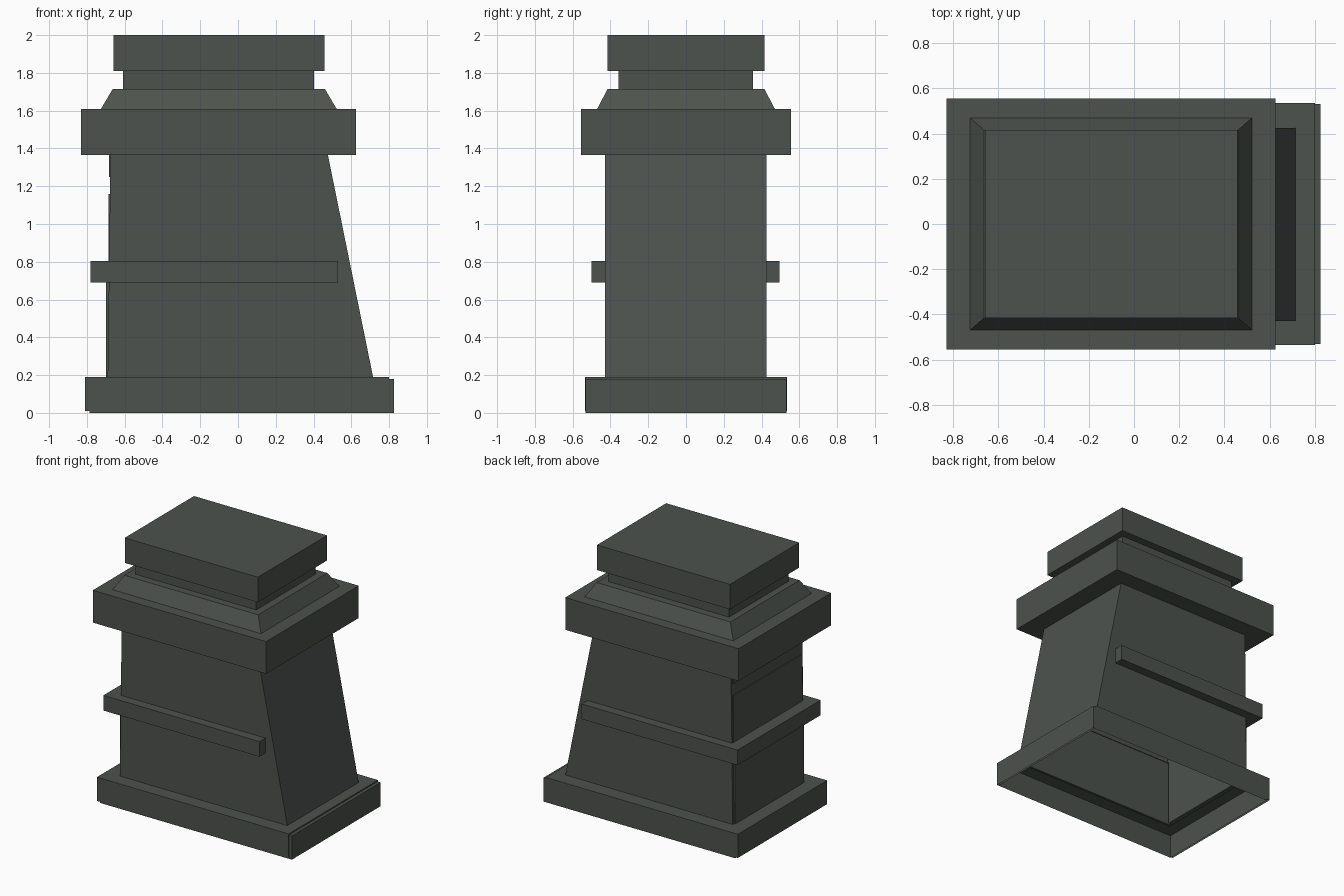
import bpy, bmesh

if "Cube" in bpy.data.objects:
    bpy.data.objects.remove(bpy.data.objects["Cube"])

stone = bpy.data.materials.new("dark_green_grey")
stone.diffuse_color = (0.074, 0.085, 0.075, 1)
stone.use_nodes = True
stone.node_tree.nodes["Principled BSDF"].inputs["Base Color"].default_value = stone.diffuse_color


def finish(name, bm):
    mesh = bpy.data.meshes.new(name)
    bm.to_mesh(mesh)
    bm.free()
    mesh.materials.append(stone)
    obj = bpy.data.objects.new(name, mesh)
    bpy.context.collection.objects.link(obj)
    return obj


def loft(name, rings, bottom=True, top=True):
    """Stack rectangular rings (x0, x1, y0, y1, z) into a flat-faced shell."""
    bm = bmesh.new()
    loops = []
    for x0, x1, y0, y1, z in rings:
        loops.append([bm.verts.new((x, y, z)) for x, y in
                      ((x0, y0), (x1, y0), (x1, y1), (x0, y1))])
    for a, b in zip(loops, loops[1:]):
        for i in range(4):
            j = (i + 1) % 4
            bm.faces.new((a[i], a[j], b[j], b[i]))
    if bottom:
        bm.faces.new(loops[0][::-1])
    if top:
        bm.faces.new(loops[-1])
    return finish(name, bm)


def box(name, x0, x1, y0, y1, z0, z1):
    return loft(name, [(x0, x1, y0, y1, z0), (x0, x1, y0, y1, z1)])


# Hollow plinth and shaft with one sloping side, open underneath
loft("plinth_and_shaft", [
    (-0.81, 0.80, -0.535, 0.535, 0.01),
    (-0.81, 0.80, -0.535, 0.535, 0.19),
    (-0.69, 0.715, -0.43, 0.425, 0.19),
    (-0.675, 0.475, -0.43, 0.425, 1.37)], bottom=False, top=False)

# Slightly offset second plinth skin
loft("plinth_skirt", [
    (-0.785, 0.825, -0.532, 0.532, 0.0),
    (-0.785, 0.825, -0.532, 0.532, 0.18),
    (-0.69, 0.715, -0.43, 0.425, 0.18)], bottom=False, top=False)

# Thin panels on the straight side, with a groove between the upper two
for name, x, z0, z1 in (("lower_panel", -0.70, 0.19, 0.70),
                        ("middle_panel", -0.686, 0.79, 1.16),
                        ("upper_panel", -0.684, 1.25, 1.37)):
    box(name, x, -0.67, -0.415, 0.41, z0, z1)

# U-shaped band wrapping three sides of the shaft
bm = bmesh.new()
outline = [(0.53, -0.50), (0.53, -0.425), (-0.67, -0.425), (-0.67, 0.42),
           (0.53, 0.42), (0.53, 0.495), (-0.78, 0.495), (-0.78, -0.50)]
face = bm.faces.new([bm.verts.new((x, y, 0.69)) for x, y in outline])
ext = bmesh.ops.extrude_face_region(bm, geom=[face], use_keep_orig=True)
bmesh.ops.translate(bm, vec=(0, 0, 0.115),
                    verts=[v for v in ext["geom"] if isinstance(v, bmesh.types.BMVert)])
bmesh.ops.recalc_face_normals(bm, faces=bm.faces)
finish("band", bm)

# Collar, sloped shoulder, neck and cap
box("collar", -0.83, 0.625, -0.555, 0.555, 1.365, 1.61)
loft("shoulder", [(-0.725, 0.522, -0.47, 0.47, 1.61),
                  (-0.663, 0.46, -0.415, 0.415, 1.715)])
box("neck", -0.61, 0.403, -0.357, 0.355, 1.715, 1.81)
box("cap", -0.66, 0.457, -0.415, 0.415, 1.81, 2.0)
